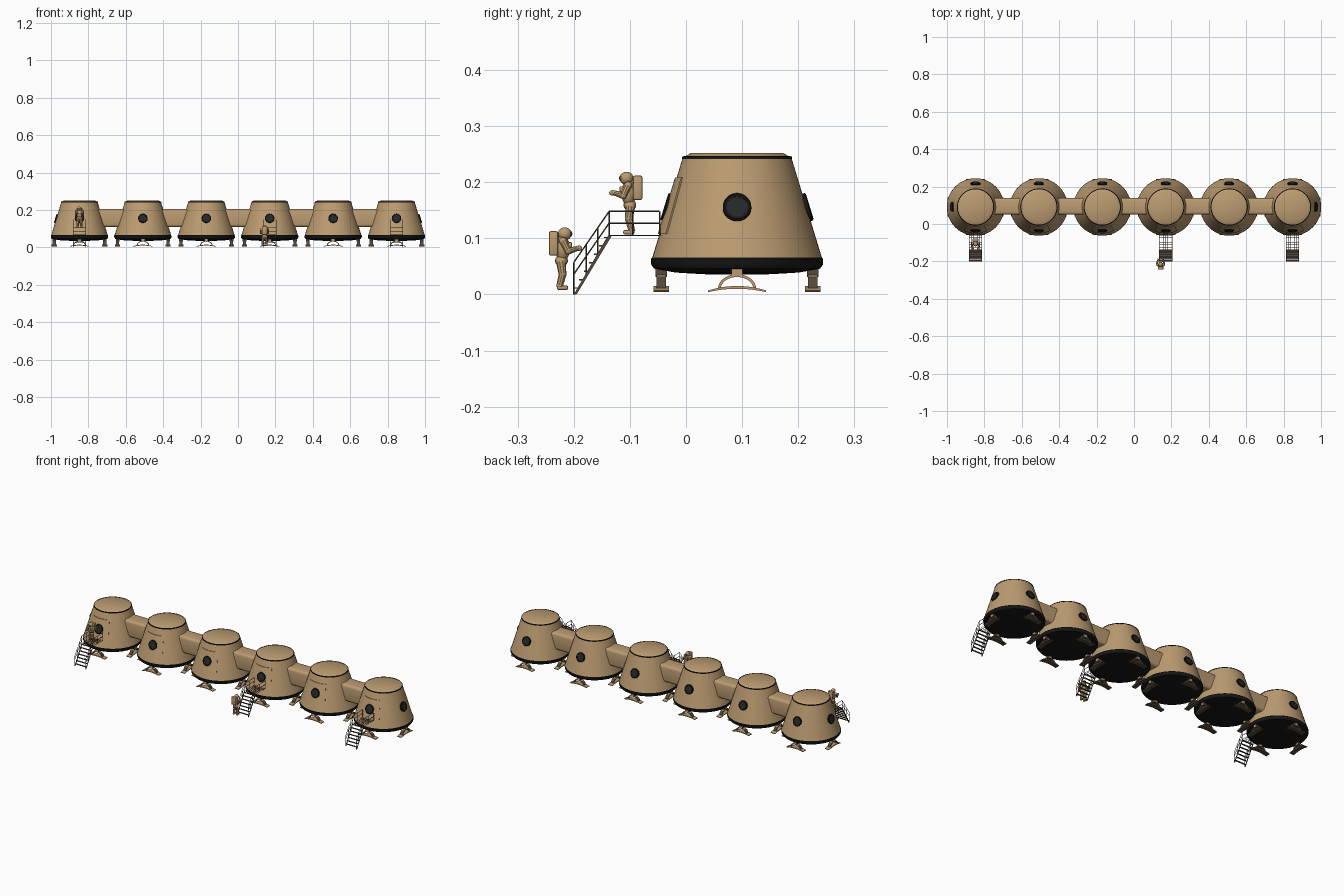
import bpy, bmesh, math
from mathutils import Matrix, Vector

if "Cube" in bpy.data.objects:
    bpy.data.objects.remove(bpy.data.objects["Cube"], do_unlink=True)

CY = 0.091                 # line of module centres
STEP = 0.339               # module spacing
TILT = math.atan2(0.055, 0.18)


def material(name, r, g, b):
    m = bpy.data.materials.new(name)
    m.use_nodes = True
    m.diffuse_color = (r, g, b, 1)
    bsdf = m.node_tree.nodes["Principled BSDF"]
    bsdf.inputs["Base Color"].default_value = (r, g, b, 1)
    bsdf.inputs["Roughness"].default_value = 0.8
    return m


TAN = material("tan", 0.50, 0.33, 0.165)
BLACK = material("black", 0.008, 0.008, 0.008)
GLASS = material("dark_glass", 0.018, 0.02, 0.022)
BROWN = material("dark_brown", 0.09, 0.065, 0.045)


def finish(name, bm, *mats):
    """Turn a bmesh into a smooth-by-angle object."""
    bmesh.ops.recalc_face_normals(bm, faces=bm.faces)
    mesh = bpy.data.meshes.new(name)
    bm.to_mesh(mesh)
    bm.free()
    for m in mats:
        mesh.materials.append(m)
    ob = bpy.data.objects.new(name, mesh)
    bpy.context.collection.objects.link(ob)
    bpy.ops.object.select_all(action='DESELECT')
    ob.select_set(True)
    bpy.context.view_layer.objects.active = ob
    bpy.ops.object.shade_smooth_by_angle(angle=math.radians(35))
    return ob


def place(ob, matrices):
    """Put the object at the first matrix and linked copies at the others."""
    for i, mat in enumerate(matrices):
        o = ob if i == 0 else ob.copy()
        if i:
            bpy.context.collection.objects.link(o)
        o.matrix_world = mat


def lathe(profile, start=0, angle=2 * math.pi, steps=56, closed=False):
    bm = bmesh.new()
    rot = Matrix.Rotation(start, 3, 'Z')
    vs = [bm.verts.new(rot @ Vector((r, 0, z))) for r, z in profile]
    es = [bm.edges.new(p) for p in zip(vs, vs[1:])]
    if closed:
        es.append(bm.edges.new((vs[-1], vs[0])))
    bmesh.ops.spin(bm, geom=vs + es, axis=(0, 0, 1), cent=(0, 0, 0), angle=angle, steps=steps)
    bmesh.ops.remove_doubles(bm, verts=bm.verts, dist=1e-5)
    bmesh.ops.holes_fill(bm, edges=[e for e in bm.edges if e.is_boundary], sides=0)
    return bm


def bar(bm, a, b, r1, r2=None, sides=6):
    a, b = Vector(a), Vector(b)
    d = b - a
    m = Matrix.Translation((a + b) / 2) @ d.to_track_quat('Z', 'Y').to_matrix().to_4x4()
    bmesh.ops.create_cone(bm, cap_ends=True, segments=sides, radius1=r1,
                          radius2=r1 if r2 is None else r2, depth=d.length, matrix=m)


def ball(bm, c, size):
    bmesh.ops.create_uvsphere(bm, u_segments=14, v_segments=9, radius=1,
                              matrix=Matrix.Translation(c) @ Matrix.Diagonal((*size, 1)))


def limb(bm, a, b, r1, r2):
    bar(bm, a, b, r1, r2, 10)
    ball(bm, a, (r1,) * 3)
    ball(bm, b, (r2,) * 3)


def box(bm, c, size, bevel=0.0):
    ret = bmesh.ops.create_cube(bm, size=1, matrix=Matrix.Translation(c) @ Matrix.Diagonal((*size, 1)))
    if bevel:
        edges = {e for v in ret["verts"] for e in v.link_edges}
        bmesh.ops.bevel(bm, geom=list(edges), offset=bevel, segments=2, affect='EDGES', profile=0.5)


def strip(bm, outer, inner, d):
    """Solid band in the xz plane between two point rows, d thick along y."""
    rows = [[bm.verts.new((x, y, z)) for x, z in pts]
            for pts, y in ((outer, -d / 2), (inner, -d / 2), (inner, d / 2), (outer, d / 2))]
    for k in range(4):
        p, q = rows[k], rows[(k + 1) % 4]
        for i in range(len(p) - 1):
            bm.faces.new((p[i], p[i + 1], q[i + 1], q[i]))
    for end in (0, -1):
        bm.faces.new([r[end] for r in rows])


def wall(z):
    return 0.152 - (z - 0.063) * 0.055 / 0.18


centres = [Matrix.Translation(((i - 2.5) * STEP, CY, 0)) for i in range(6)]


def turn(a):
    return Matrix.Rotation(math.radians(a), 4, 'Z')


# Capsule modules: shell with raised roof, black heat shield, black roof ring
place(finish("module_shell", lathe([(wall(0.062), 0.062), (wall(0.245), 0.245), (0.091, 0.247),
                                    (0.082, 0.252), (0, 0.252)]), TAN), centres)
place(finish("heat_shield", lathe([(0.151, 0.066), (0.1535, 0.063), (0.153, 0.053), (0.148, 0.046),
                                   (0.11, 0.039), (0.06, 0.036), (0, 0.035)]), BLACK), centres)
place(finish("roof_ring", lathe([(0.0945, 0.241), (0.0985, 0.241), (0.0975, 0.2455), (0.0945, 0.2465)],
                                closed=True), BLACK), centres)

# Slightly raised front door panel, curved with the wall
z0, z1 = 0.108, 0.208
door = [(wall(z0) - 0.005, z0), (wall(z0) + 0.003, z0), (wall(z1) + 0.003, z1), (wall(z1) - 0.005, z1)]
place(finish("door_panel", lathe(door, -math.pi / 2 - 0.45, 0.9, 12, True), TAN), centres)

# Portholes front and back on all modules, and on the two outer ends
spots = [c @ turn(a) for c in centres for a in (90, -90)]
spots += [centres[0] @ turn(180), centres[-1]]
on_wall = Matrix.Translation((wall(0.155), 0, 0.155)) @ Matrix.Rotation(math.pi / 2 - TILT, 4, 'Y')
spots = [s @ on_wall for s in spots]
place(finish("porthole_rim", lathe([(0.019, -0.004), (0.0255, -0.004), (0.0255, 0.004), (0.023, 0.006),
                                    (0.019, 0.005)], steps=28, closed=True), BLACK), spots)
place(finish("porthole_glass", lathe([(0.02, 0.0), (0.02, 0.0038), (0, 0.0045)], steps=28), GLASS), spots)

# Connecting tunnels with chamfered edges
bm = bmesh.new()
bmesh.ops.create_cube(bm, size=1, matrix=Matrix.Translation((0, 0, 0.157)) @ Matrix.Diagonal((0.16, 0.088, 0.095, 1)))
long_edges = [e for e in bm.edges if abs(e.verts[0].co.x - e.verts[1].co.x) > 0.1]
bmesh.ops.bevel(bm, geom=long_edges, offset=0.014, segments=3, affect='EDGES', profile=0.5)
place(finish("tunnel", bm, TAN), [Matrix.Translation(((i - 2) * STEP, CY + 0.003, 0)) for i in range(5)])

# Landing legs: curved skid, arch and post, four per module
bm = bmesh.new()
ts = [i / 8 - 1 for i in range(17)]
strip(bm, [(0.052 * t, 0.007 + 0.008 * (1 - t * t)) for t in ts],
      [(0.052 * t, 0.004 + 0.006 * (1 - t * t)) for t in ts], 0.027)
ang = [math.pi * i / 16 for i in range(17)]
strip(bm, [(0.034 * math.cos(a), 0.010 + 0.026 * math.sin(a)) for a in ang],
      [(0.029 * math.cos(a), 0.010 + 0.021 * math.sin(a)) for a in ang], 0.017)
box(bm, (0, 0, 0.038), (0.02, 0.02, 0.014))
bmesh.ops.recalc_face_normals(bm, faces=bm.faces)
for f in bm.faces:
    f.normal_update()
    f.material_index = int(abs(f.normal.x) > 0.5 or f.normal.z < -0.5)
place(finish("landing_leg", bm, TAN, BROWN),
      [c @ turn(a) @ Matrix.Translation((0, -0.135, 0)) for c in centres for a in (0, 90, 180, 270)])

# Entry stairs: grated platform, treads, stringers and railings
stairs = [Matrix.Translation(((i - 2.5) * STEP, 0, 0)) for i in (0, 3, 5)]
W, TOP, Y0, Y1, Y2 = 0.034, 0.105, -0.2, -0.137, -0.047
bm = bmesh.new()
for i in range(7):
    x = W * (i / 3 - 1)
    bar(bm, (x, Y1, TOP), (x, Y2, TOP), 0.001, sides=4)
for i in range(8):
    y = Y1 + (Y2 - Y1) * i / 7
    bar(bm, (-W, y, TOP), (W, y, TOP), 0.001, sides=4)
place(finish("platform_grating", bm, BROWN), stairs)

bm = bmesh.new()
for i in range(7):
    k = (i + 0.5) / 7
    box(bm, (0, Y0 + (Y1 - Y0) * k, TOP * k + 0.004), (2 * W, 0.0085, 0.0025))
for s in (-1, 1):
    strip_pts = [(Y0, 0.0), (Y1, TOP)]
    quad = [(Y0, 0), (Y0 + 0.005, 0), (Y1 + 0.005, TOP), (Y1 - 0.002, TOP)]
    sides = [[bm.verts.new((s * W + dx, y, z)) for y, z in quad] for dx in (-0.0012, 0.0012)]
    bm.faces.new(sides[0])
    bm.faces.new(sides[1])
    for i in range(4):
        j = (i + 1) % 4
        bm.faces.new((sides[0][i], sides[0][j], sides[1][j], sides[1][i]))
place(finish("stair_treads", bm, BROWN), stairs)

bm = bmesh.new()
for x in (-W, W):
    for h in (0.022, 0.043):
        bar(bm, (x, Y1, TOP + h), (x, Y2, TOP + h), 0.0012)
        bar(bm, (x, Y0, h + 0.014), (x, Y1, TOP + h), 0.0012)
    for y in (Y1, -0.095, Y2):
        bar(bm, (x, y, TOP), (x, y, TOP + 0.043), 0.0012)
    for k in (0, 0.35, 0.68):
        y = Y0 + (Y1 - Y0) * k
        bar(bm, (x, y, TOP * k), (x, y, TOP * k + 0.057 - 0.014 * k), 0.0012)
place(finish("stair_railing", bm, BROWN), stairs)

# Suited astronauts with backpacks and reaching arms
bm = bmesh.new()
for s in (-1, 1):
    limb(bm, (s * 0.007, 0.001, 0.05), (s * 0.009, -0.002, 0.028), 0.0085, 0.007)
    limb(bm, (s * 0.009, -0.002, 0.028), (s * 0.010, 0.003, 0.008), 0.007, 0.006)
    box(bm, (s * 0.010, -0.002, 0.004), (0.011, 0.02, 0.008), 0.003)
    limb(bm, (s * 0.016, -0.003, 0.087), (s * 0.019, -0.012, 0.069), 0.007, 0.006)
    limb(bm, (s * 0.019, -0.012, 0.069), (s * 0.014, -0.028, 0.074), 0.006, 0.0045)
    ball(bm, (s * 0.013, -0.031, 0.074), (0.0045, 0.006, 0.005))
ball(bm, (0, -0.002, 0.074), (0.0165, 0.013, 0.024))
ball(bm, (0, 0, 0.052), (0.0145, 0.0115, 0.010))
ball(bm, (0, -0.006, 0.1), (0.0115, 0.0125, 0.0115))
box(bm, (0, -0.015, 0.079), (0.015, 0.007, 0.013), 0.002)
box(bm, (0, 0.014, 0.083), (0.03, 0.017, 0.044), 0.004)
suit = finish("astronaut_suit", bm, TAN)
bm = bmesh.new()
ball(bm, (0, -0.0105, 0.1), (0.0088, 0.009, 0.0078))
visor = finish("astronaut_visor", bm, BROWN)
for part in (suit, visor):
    place(part, [Matrix.Translation((-2.5 * STEP, -0.1, 0.107)),
                 Matrix.Translation((0.142, -0.222, 0.008)) @ turn(180)])
